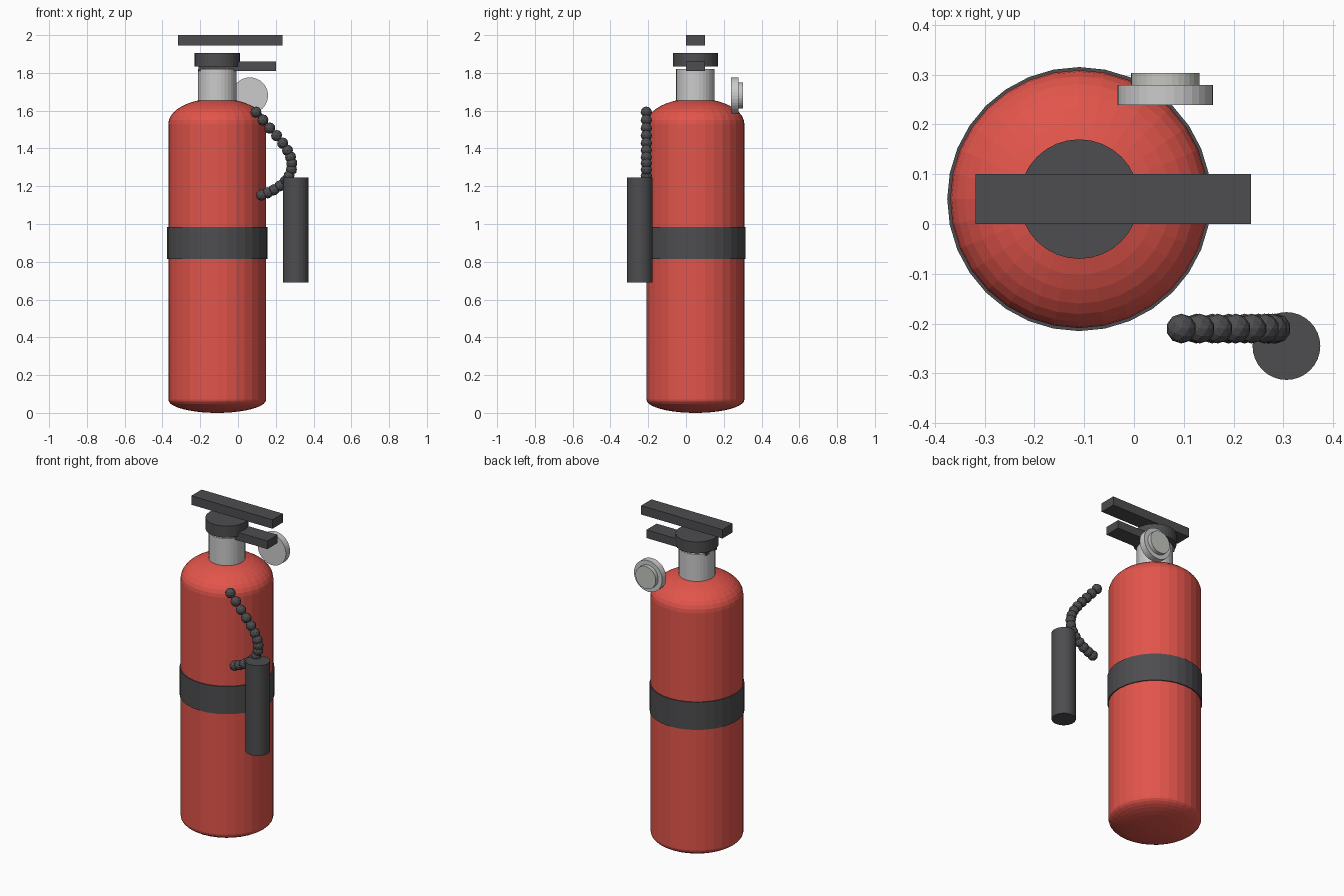
import bpy, bmesh, math

if "Cube" in bpy.data.objects:
    bpy.data.objects.remove(bpy.data.objects["Cube"])

AX, AY = -0.11, 0.05          # tank axis


def material(name, rgb):
    m = bpy.data.materials.new(name)
    m.diffuse_color = (*rgb, 1)
    m.use_nodes = True
    m.node_tree.nodes["Principled BSDF"].inputs["Base Color"].default_value = m.diffuse_color
    return m


RED = material("red_paint", (0.76, 0.09, 0.07))
DARK = material("dark_rubber", (0.075, 0.075, 0.08))
DIAL = material("dial_grey", (0.55, 0.57, 0.53))


def finish(name, mat):
    ob = bpy.context.object
    ob.name = name
    if mat:
        ob.data.materials.append(mat)
    return ob


def cylinder(name, x, y, z, r, depth, mat=None, rot=(0, 0, 0)):
    bpy.ops.mesh.primitive_cylinder_add(vertices=32, radius=r, depth=depth,
                                        location=(x, y, z), rotation=rot)
    return finish(name, mat)


def box(name, x0, x1, y0, y1, z0, z1, mat):
    bpy.ops.mesh.primitive_cube_add(
        size=1, location=((x0 + x1) / 2, (y0 + y1) / 2, (z0 + z1) / 2))
    ob = finish(name, mat)
    ob.scale = (x1 - x0, y1 - y0, z1 - z0)
    return ob


# Tank: lathed profile with a shallow base and a domed shoulder
R, N = 0.259, 10
profile = []
for i in range(N + 1):
    a = math.pi / 2 * i / N
    profile.append((R * math.sin(a), 0.07 - 0.07 * math.cos(a)))
for i in range(N + 1):
    a = math.pi / 2 * i / N
    profile.append((R * math.cos(a), 1.53 + 0.135 * math.sin(a)))
bm = bmesh.new()
verts = [bm.verts.new((r, 0, z)) for r, z in profile]
edges = [bm.edges.new(p) for p in zip(verts, verts[1:])]
bmesh.ops.spin(bm, geom=verts + edges, cent=(0, 0, 0), axis=(0, 0, 1),
               angle=math.tau, steps=32)
bmesh.ops.remove_doubles(bm, verts=bm.verts, dist=1e-4)
bmesh.ops.recalc_face_normals(bm, faces=bm.faces)
mesh = bpy.data.meshes.new("tank")
bm.to_mesh(mesh)
bm.free()
mesh.materials.append(RED)
tank = bpy.data.objects.new("tank", mesh)
tank.location = (AX, AY, 0)
bpy.context.collection.objects.link(tank)

# Band, neck and valve collar
cylinder("label_band", AX, AY, 0.90, 0.265, 0.17, DARK)
cylinder("neck", AX, AY, 1.715, 0.102, 0.21)
cylinder("valve_collar", AX, AY, 1.87, 0.12, 0.07, DARK)

# Levers
box("squeeze_lever", -0.318, 0.235, 0, 0.1, 1.945, 2.0, DARK)
box("carry_handle", -0.21, 0.20, 0, 0.1, 1.81, 1.86, DARK)

# Pressure gauge facing the back
turn = (math.pi / 2, 0, 0)
cylinder("gauge_case", 0.063, 0.259, 1.68, 0.096, 0.04, None, turn)
cylinder("gauge_dial", 0.063, 0.29, 1.68, 0.069, 0.026, DIAL, turn)

# Hose: a string of overlapping beads
path = [(.095, 1.592), (.132, 1.55), (.168, 1.508), (.204, 1.468),
        (.236, 1.428), (.262, 1.39), (.278, 1.354), (.285, 1.322),
        (.283, 1.288), (.270, 1.255), (.250, 1.227), (.222, 1.202),
        (.190, 1.181), (.157, 1.165), (.125, 1.153)]
for i, (x, z) in enumerate(path):
    bpy.ops.mesh.primitive_ico_sphere_add(subdivisions=2, radius=0.03,
                                          location=(x, -0.21, z))
    finish(f"hose_bead_{i + 1}", DARK)

# Discharge nozzle
cylinder("nozzle", 0.306, -0.245, 0.968, 0.068, 0.555, DARK)
